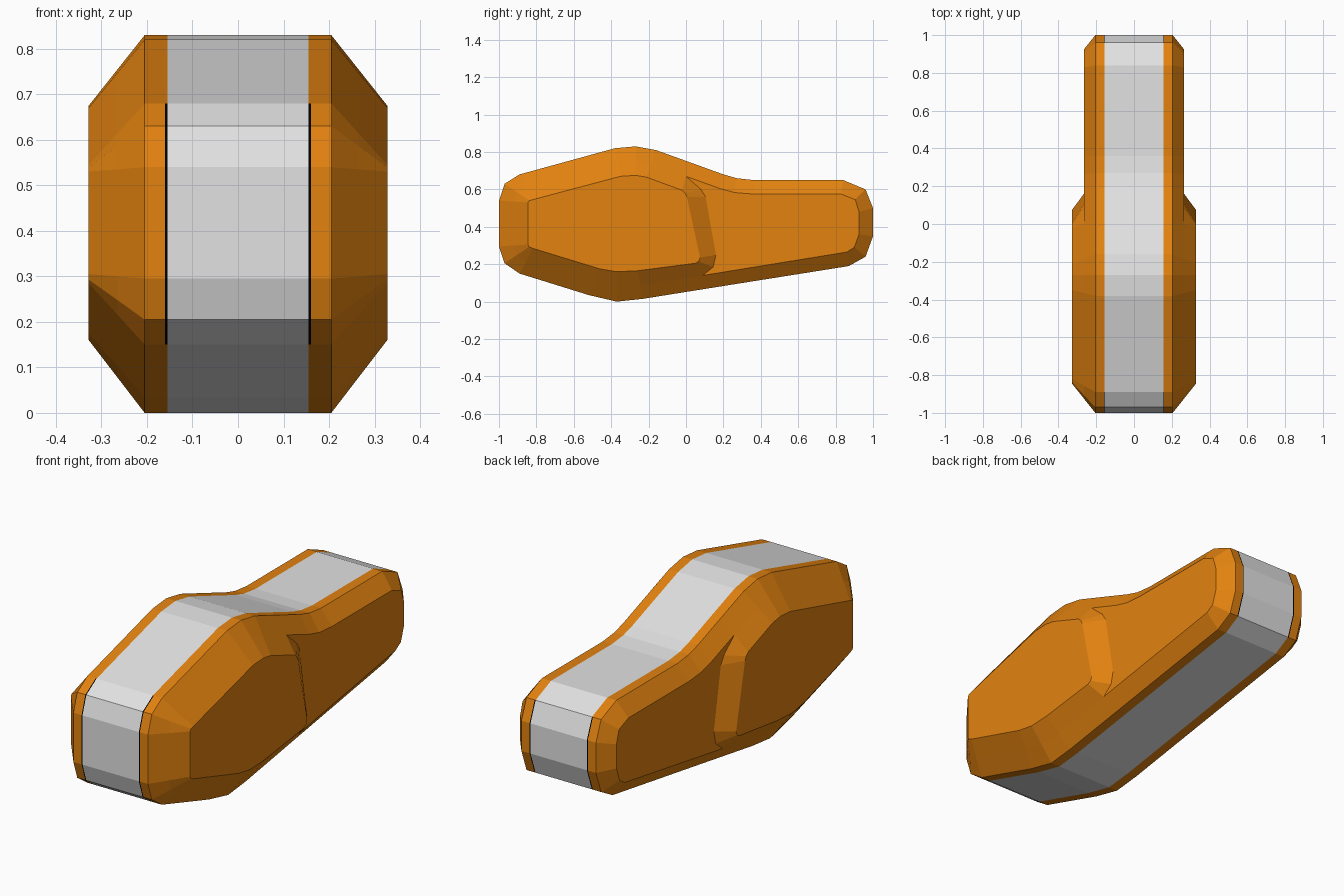
import bpy, bmesh

if "Cube" in bpy.data.objects:
    bpy.data.objects.remove(bpy.data.objects["Cube"])


def material(name, rgb):
    m = bpy.data.materials.new(name)
    m.diffuse_color = (*rgb, 1)
    m.use_nodes = True
    m.node_tree.nodes["Principled BSDF"].inputs["Base Color"].default_value = m.diffuse_color
    return m


# Side profile (y, z), split into a low rear half and a bulky front half
SPLIT_TOP, SPLIT_LOW = (0.026, 0.743), (0.102, 0.068)
REAR = [(.2, .68), (.27, .66), (.36, .65), (.84, .65), (.96, .60),
        (1, .5), (1, .35), (.96, .24), (.87, .19)]
FRONT = [(-.23, .015), (-.37, 0), (-.52, .035), (-.89, .15), (-.97, .205), (-1, .295),
         (-1, .54), (-.97, .63), (-.89, .68), (-.38, .82), (-.27, .83), (-.16, .81)]

# Rear side panel outline and front side panel outline
REAR_IN = [(.18, .605), (.26, .583), (.36, .575), (.83, .575), (.905, .545),
           (.925, .48), (.925, .36), (.9, .29), (.86, .265)]
FRONT_IN = [(-.26, .165), (-.37, .16), (-.46, .175), (-.82, .285), (-.838, .293), (-.845, .305),
            (-.845, .53), (-.838, .54), (-.82, .545), (-.35, .67), (-.27, .675), (-.21, .665)]

# Step between the panels, from top to bottom, at its foot and its crest
STEP = [(0, .67), (.08, .6), (.105, .56), (.16, .25), (.145, .185), (.09, .14)]
STEP_IN = [(-.02, .595), (-.005, .58), (.005, .56), (.075, .235), (.068, .215), (.05, .205)]

X_BAND, X_LINE, X_EDGE, X_REAR, X_FRONT = .155, .16, .205, .265, .328
f = (X_REAR - X_EDGE) / (X_FRONT - X_EDGE)
FRONT_MID = [(a[0] + (b[0] - a[0]) * f, a[1] + (b[1] - a[1]) * f)
             for a, b in zip(FRONT, FRONT_IN)]

bm = bmesh.new()


def ring(x, pts):
    return [bm.verts.new((x, y, z)) for y, z in pts]


def bridge(a, b):
    n = len(a)
    for i in range(n):
        j = (i + 1) % n
        bm.faces.new((a[i], a[j], b[j], b[i]))


outer = [SPLIT_TOP] + REAR + [SPLIT_LOW] + FRONT
middle = [STEP[0]] + REAR_IN + [STEP[-1]] + FRONT_MID

# Central band and edge strips
stations = [-X_EDGE, -X_LINE, -X_BAND, X_BAND, X_LINE, X_EDGE]
rings = [ring(x, outer) for x in stations]
for a, b in zip(rings, rings[1:]):
    bridge(a, b)

# Bevels, rear panel and raised front panel on both sides
for s, edge in ((-1, rings[0]), (1, rings[-1])):
    bridge(edge, ring(s * X_REAR, middle))
    bm.faces.new(ring(s * X_REAR, [STEP[0]] + REAR_IN + STEP[:0:-1]))
    foot = ring(s * X_REAR, STEP + FRONT_MID)
    crest = ring(s * X_FRONT, STEP_IN + FRONT_IN)
    bridge(foot, crest)
    bm.faces.new(crest)

bmesh.ops.remove_doubles(bm, verts=bm.verts, dist=0.0005)
bmesh.ops.recalc_face_normals(bm, faces=bm.faces)
bm.normal_update()

# Colours: grey band, thin dark seam lines on the ends, orange elsewhere
for face in bm.faces:
    x = abs(face.calc_center_median().x)
    if x < X_BAND:
        face.material_index = 1
    elif x < X_LINE and abs(face.normal.y) > 0.5:
        face.material_index = 2

mesh = bpy.data.meshes.new("body")
bm.to_mesh(mesh)
bm.free()
mesh.materials.append(material("orange", (.76, .223, .005)))
mesh.materials.append(material("light_grey", (.76, .76, .76)))
mesh.materials.append(material("black", (0, 0, 0)))
body = bpy.data.objects.new("body", mesh)
bpy.context.collection.objects.link(body)
